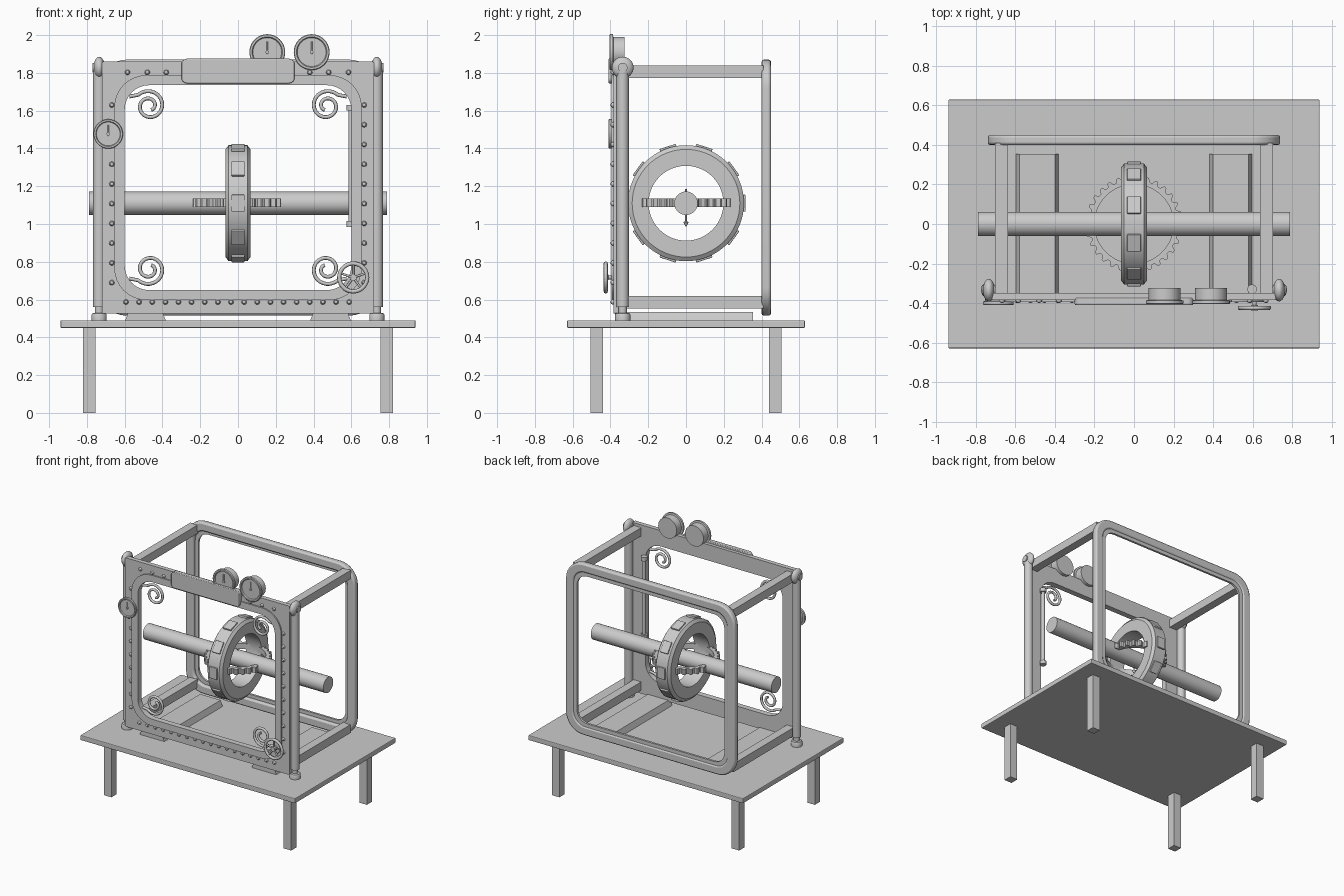
import bpy, bmesh
from math import sin, cos, pi, radians
from mathutils import Matrix, Vector

if "Cube" in bpy.data.objects:
    bpy.data.objects.remove(bpy.data.objects["Cube"])

ROT = {'z': Matrix(), 'x': Matrix.Rotation(pi / 2, 4, 'Y'), 'y': Matrix.Rotation(-pi / 2, 4, 'X')}


def make(name, bm, smooth=True, bevel=0):
    bmesh.ops.recalc_face_normals(bm, faces=bm.faces)
    me = bpy.data.meshes.new(name)
    bm.to_mesh(me)
    bm.free()
    ob = bpy.data.objects.new(name, me)
    bpy.context.collection.objects.link(ob)
    if bevel:
        m = ob.modifiers.new("bevel", 'BEVEL')
        m.width, m.segments, m.limit_method = bevel, 2, 'ANGLE'
    if smooth:
        bpy.context.view_layer.objects.active = ob
        ob.select_set(True)
        bpy.ops.object.shade_smooth_by_angle(angle=radians(35))
        ob.select_set(False)
    return ob


def box(name, x, y, z, bevel=0):
    bm = bmesh.new()
    bmesh.ops.create_cube(bm, size=1)
    for v in bm.verts:
        v.co = [(r[0] + r[1]) / 2 + c * (r[1] - r[0]) for r, c in zip((x, y, z), v.co)]
    return make(name, bm, False, bevel)


def lathe(name, profile, loc, axis='z', seg=32, closed=False):
    """Revolve (radius, height) points around an axis."""
    bm = bmesh.new()
    rings = [[bm.verts.new((r * cos(2 * pi * i / seg), r * sin(2 * pi * i / seg), h))
              for i in range(seg)] for r, h in profile]
    pairs = list(zip(rings, rings[1:]))
    if closed:
        pairs.append((rings[-1], rings[0]))
    else:
        bm.faces.new(rings[0])
        bm.faces.new(rings[-1])
    for a, b in pairs:
        for i in range(seg):
            j = (i + 1) % seg
            bm.faces.new((a[i], a[j], b[j], b[i]))
    bm.transform(Matrix.Translation(loc) @ ROT[axis])
    return make(name, bm)


def rounded(hx, z0, z1, r, n=8):
    pts = []
    for k, (cx, cz) in enumerate([(hx - r, z1 - r), (r - hx, z1 - r), (r - hx, z0 + r), (hx - r, z0 + r)]):
        for i in range(n + 1):
            a = (k + i / n) * pi / 2
            pts.append((cx + r * cos(a), cz + r * sin(a)))
    return pts


def frame(name, outer, inner, y0, y1, bevel=0):
    """Rectangular frame with rounded corners in the xz plane."""
    bm = bmesh.new()
    L = [[bm.verts.new((x, y, z)) for x, z in rounded(*s)]
         for s, y in ((outer, y0), (outer, y1), (inner, y1), (inner, y0))]
    n = len(L[0])
    for k in range(4):
        a, b = L[k], L[(k + 1) % 4]
        for i in range(n):
            j = (i + 1) % n
            bm.faces.new((a[i], a[j], b[j], b[i]))
    return make(name, bm, True, bevel)


def slab(name, pts, y0, y1, bevel=0):
    """Extrude an xz outline along y."""
    bm = bmesh.new()
    f = bm.faces.new([bm.verts.new((x, y0, z)) for x, z in pts])
    new = bmesh.ops.extrude_face_region(bm, geom=[f])['geom']
    bmesh.ops.translate(bm, vec=(0, y1 - y0, 0), verts=[v for v in new if isinstance(v, bmesh.types.BMVert)])
    if not f.is_valid or len(bm.faces) == len(pts) + 1:
        bm.faces.new([v for v in bm.verts][:len(pts)])
    return make(name, bm, True, bevel)


def tube(name, pts, r, cyclic=False):
    cu = bpy.data.curves.new(name, 'CURVE')
    cu.dimensions, cu.bevel_depth, cu.bevel_resolution, cu.use_fill_caps = '3D', r, 2, True
    s = cu.splines.new('POLY')
    s.points.add(len(pts) - 1)
    for p, c in zip(s.points, pts):
        p.co = (*c, 1)
    s.use_cyclic_u = cyclic
    ob = bpy.data.objects.new(name, cu)
    bpy.context.collection.objects.link(ob)
    return ob


# Table
box("table_top", (-.94, .94), (-.63, .63), (.45, .49), .006)
for sx in (-1, 1):
    for sy in (-1, 1):
        x, y = .787 * sx, .473 * sy
        box("table_leg", (x - .033, x + .033), (y - .033, y + .033), (0, .455))

# Front plate, raised bezel and name plate
frame("front_plate", (.72, .525, 1.86, .01), (.6, .65, 1.735, .13), -.385, -.35)
frame("front_bezel", (.655, .597, 1.788, .17), (.6, .65, 1.735, .13), -.395, -.38)
slab("header_panel", rounded(.3, 1.745, 1.875, .03), -.41, -.375, .004)

# Back ring with inner lip
frame("back_ring", (.74, .515, 1.87, .15), (.672, .583, 1.802, .1), .4, .45, .012)
frame("back_ring_lip", (.68, .575, 1.81, .105), (.645, .61, 1.775, .09), .425, .442)

for s in (-1, 1):
    # Rails joining front and back
    x = .67 * s
    for z in (1.805, .585):
        box("side_rail", (x - .033, x + .033), (-.36, .41), (z - .033, z + .033))
    # Tapered floor runner
    c = .49 * s
    slab("floor_runner", [(c - .108, .488), (c + .108, .488), (c + .09, .535), (c - .09, .535)], -.375, .355)
    # Corner column, foot and cap knob
    p = Vector((.735 * s, -.335, 0))
    lathe("column", [(.032, .56), (.032, 1.84)], p)
    lathe("column_foot", [(.04, .49), (.04, .52), (.036, .527), (.022, .53), (.022, .57)], p)
    knob = [(.057 * sin(pi * t / 10) + .0005, -.03 * cos(pi * t / 10)) for t in range(11)]
    lathe("column_knob", knob, p + Vector((0, 0, 1.828)), 'x')
    lathe("knob_button", [(.025, -.035), (.025, .035)], p + Vector((0, 0, 1.828)), 'x', 20)

# Rivets along the plate
spots = [(s * .668, 1.63 - .1045 * i) for s in (-1, 1) for i in range(10)]
spots += [(-.593 + .0695 * i, .587) for i in range(18)]
spots += [(s * x, 1.803) for s in (-1, 1) for x in (.38, .48, .585)]
for x, z in spots:
    lathe("rivet", [(.014, 0), (.014, .006), (.009, .014), (.002, .017)], (x, -.383, z), 'y', 10).data.transform(
        Matrix.Translation((0, -.383, 0)) @ Matrix.Scale(-1, 4, (0, 1, 0)) @ Matrix.Translation((0, .383, 0)))

# Scroll ornaments in the four corners
for sx in (-1, 1):
    for sz in (-1, 1):
        pts = [(-.59, 1.655), (-.575, 1.675), (-.545, 1.69)][1:2]
        for i in range(49):
            t = i / 48
            a, r = radians(135 - 560 * t), .083 - .06 * t
            pts.append((-.47 + r * cos(a), 1.625 + r * sin(a)))
        pts = [(-sx * x, -.37, 1.193 + sz * (z - 1.193)) for x, z in pts]
        tube("scroll", pts, .01)


# Gauges with recessed dials and needles
def gauge(x, z, r, y0, y1):
    d = y1 - y0
    lathe("gauge", [(r * .85, d), (r * .85, .02), (r, .018), (r, .003), (r * .96, 0), (r * .85, 0),
                    (r * .8, .008), (.002, .008)], (x, y0, z), 'y', 40)
    tube("gauge_needle", [(x, y0 + .006, z - .01), (x, y0 + .006, z + r * .6)], .004)
    lathe("gauge_pin", [(.009, 0), (.009, .01)], (x, y0, z), 'y', 12)


gauge(.155, 1.91, .095, -.405, -.325)
gauge(.39, 1.91, .095, -.405, -.325)
gauge(-.687, 1.477, .078, -.41, -.36)

# Valve wheel
V = Vector((.61, -.425, .717))
tube("valve_rim", [V + .074 * Vector((cos(i * pi / 18), 0, sin(i * pi / 18))) for i in range(36)], .011, True)
for k in range(5):
    a = pi / 2 + k * 2 * pi / 5
    tube("valve_spoke", [V, V + .072 * Vector((cos(a), 0, sin(a)))], .006)
lathe("valve_hub", [(.018, -.012), (.018, .012), (.011, .015), (.011, .06)], V, 'y', 16)

# Slim pipe behind the right side of the opening
lathe("inner_pipe", [(.024, .985), (.024, 1.015), (.013, 1.015), (.013, 1.6), (.024, 1.6), (.024, 1.63)],
      (.598, -.33, 0), 'z', 16)

# Shaft and numbered wheel with blank pads
C = Vector((0, 0, 1.11))
lathe("shaft", [(.062, -.79), (.062, .79)], C, 'x')
lathe("drum_wheel", [(.198, -.066), (.285, -.066), (.307, -.05), (.307, .05), (.285, .066), (.198, .066)],
      C, 'x', 64, True)
for k in range(10):
    pad = box("wheel_pad", (-.035, .035), (-.045, .045), (.3, .316), .004)
    pad.matrix_world = Matrix.Translation(C) @ Matrix.Rotation(radians(18 + 36 * k), 4, 'X')

# Horizontal toothed ring
bm = bmesh.new()
N = 120
loops = []
for z, inner in ((-.022, 1), (-.022, 0), (.022, 0), (.022, 1)):
    loops.append([bm.verts.new((r * cos(a), r * sin(a), 1.112 + z)) for i in range(N)
                  for a in [2 * pi * i / N]
                  for r in [.2 if inner else (.245 if i % 4 < 2 else .225)]])
for k in range(4):
    a, b = loops[k], loops[(k + 1) % 4]
    for i in range(N):
        j = (i + 1) % N
        bm.faces.new((a[i], a[j], b[j], b[i]))
make("toothed_ring", bm, False)

# Pointer hanging from the shaft
lathe("pointer", [(.001, -.125), (.014, -.1), (.005, -.095), (.005, .075)], C, 'z', 12)
